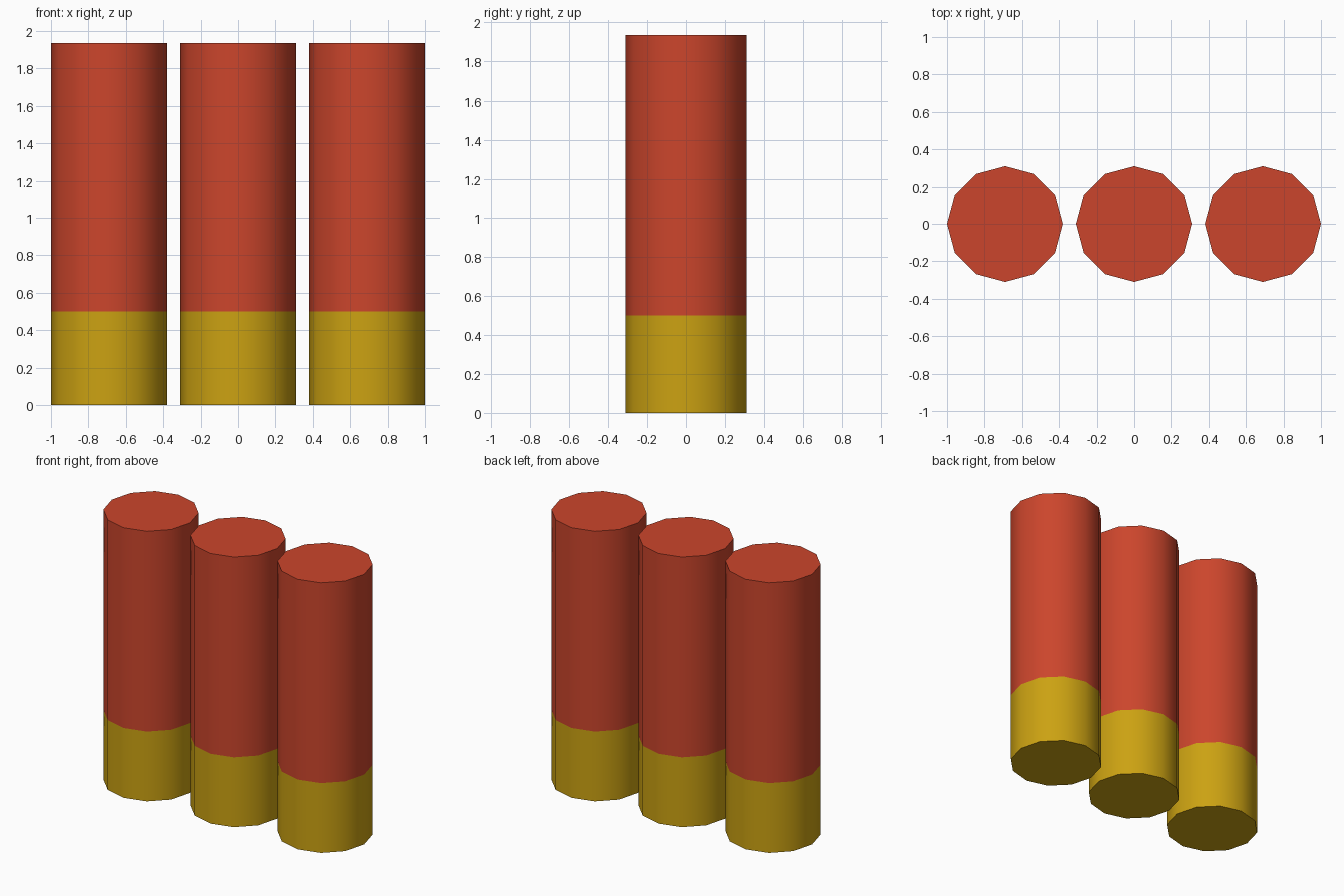
import bpy, bmesh
from mathutils import Matrix

if "Cube" in bpy.data.objects:
    bpy.data.objects.remove(bpy.data.objects["Cube"])

RADIUS, SPACING, SIDES = 0.31, 0.69, 12
SPLIT, TOP = 0.50, 1.935


def material(name, color):
    m = bpy.data.materials.new(name)
    m.diffuse_color = (*color, 1)
    m.use_nodes = True
    m.node_tree.nodes["Principled BSDF"].inputs["Base Color"].default_value = m.diffuse_color
    return m


red = material("red_plastic", (0.60, 0.06, 0.025))
brass = material("brass", (0.60, 0.36, 0.006))


def tube(name, x, z_cap, z_open, mat):
    """Twelve-sided tube with one capped end; the open end meets its neighbour."""
    height = abs(z_open - z_cap)
    bm = bmesh.new()
    bmesh.ops.create_cone(bm, cap_ends=True, segments=SIDES, radius1=RADIUS,
                          radius2=RADIUS, depth=height,
                          matrix=Matrix.Translation((0, 0, (z_cap + z_open) / 2)))
    hidden = [f for f in bm.faces if abs(f.calc_center_median().z - z_open) < 1e-4]
    bmesh.ops.delete(bm, geom=hidden, context='FACES_ONLY')
    # smooth wall, flat crisp cap
    for f in bm.faces:
        f.smooth = abs(f.normal.z) < 0.5
    for e in bm.edges:
        if len({f.smooth for f in e.link_faces}) > 1:
            e.smooth = False
    mesh = bpy.data.meshes.new(name)
    bm.to_mesh(mesh)
    bm.free()
    mesh.materials.append(mat)
    obj = bpy.data.objects.new(name, mesh)
    obj.location.x = x
    bpy.context.collection.objects.link(obj)


# Row of three: brass base below, red body above
for side, i in (("left", -1), ("middle", 0), ("right", 1)):
    tube(side + "_base", i * SPACING, 0, SPLIT, brass)
    tube(side + "_body", i * SPACING, TOP, SPLIT, red)
